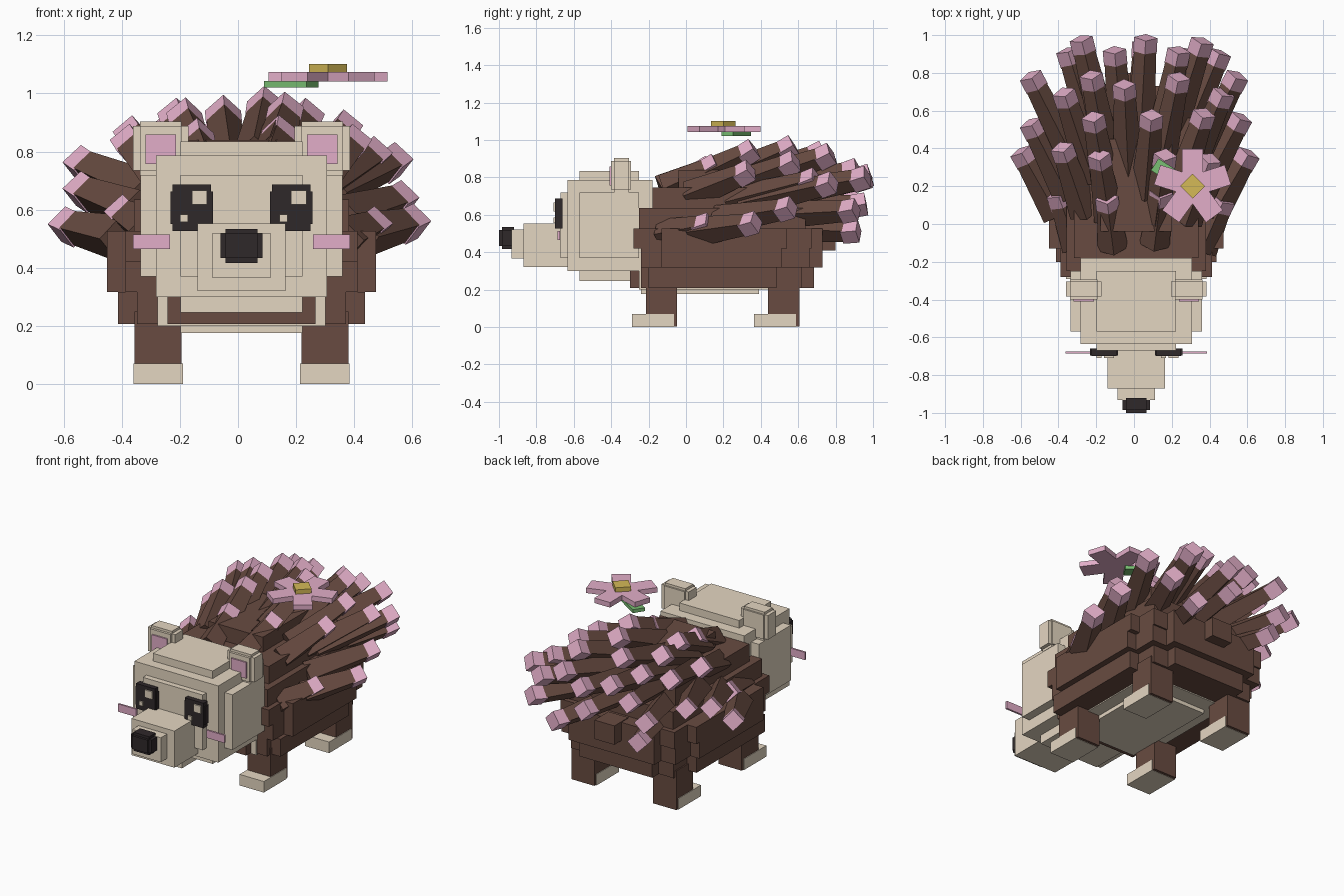
import bpy, bmesh, math
from mathutils import Matrix, Vector

CX = 0.012  # shared centre line


def material(name, rgb):
    m = bpy.data.materials.new(name)
    lin = [((c / 255 + 0.055) / 1.055) ** 2.4 for c in rgb]
    m.diffuse_color = (*lin, 1)
    return m


CREAM = material("cream", (228, 214, 193))
BROWN = material("brown", (104, 75, 65))
PINK = material("pink", (226, 174, 200))
DARK = material("charcoal", (47, 40, 42))
GREEN = material("leaf green", (122, 192, 115))
YELLOW = material("yellow", (213, 186, 87))


def add_cube(bm, size, matrix, mat_index=0, taper=1.0):
    """Box of the given size; taper scales its -y end."""
    verts = bmesh.ops.create_cube(bm, size=1)["verts"]
    for v in verts:
        k = taper if v.co.y < 0 else 1
        v.co = matrix @ Vector((v.co.x * size[0] * k, v.co.y * size[1], v.co.z * size[2] * k))
    for f in {f for v in verts for f in v.link_faces}:
        f.material_index = mat_index


def finish(name, bm, *mats):
    me = bpy.data.meshes.new(name)
    bm.to_mesh(me)
    bm.free()
    for m in mats:
        me.materials.append(m)
    ob = bpy.data.objects.new(name, me)
    bpy.context.collection.objects.link(ob)
    return ob


def boxes(name, mat, *bounds):
    """One object from boxes given as (x0, x1, y0, y1, z0, z1)."""
    bm = bmesh.new()
    for x0, x1, y0, y1, z0, z1 in bounds:
        mid = Matrix.Translation(((x0 + x1) / 2, (y0 + y1) / 2, (z0 + z1) / 2))
        add_cube(bm, (x1 - x0, y1 - y0, z1 - z0), mid)
    return finish(name, bm, mat)


def mid_box(half, y0, y1, z0, z1):
    return (CX - half, CX + half, y0, y1, z0, z1)


# Body: stacked tiers, each with stepped corners
boxes("body", BROWN,
      mid_box(0.425, -0.20, 0.485, 0.207, 0.317),
      mid_box(0.36, -0.24, 0.62, 0.207, 0.317),
      mid_box(0.255, -0.30, 0.685, 0.207, 0.317),
      mid_box(0.463, -0.13, 0.51, 0.317, 0.42),
      mid_box(0.40, -0.24, 0.66, 0.317, 0.42),
      mid_box(0.30, -0.24, 0.73, 0.317, 0.42),
      mid_box(0.463, -0.13, 0.54, 0.42, 0.526),
      mid_box(0.40, -0.28, 0.67, 0.42, 0.526),
      mid_box(0.30, -0.28, 0.73, 0.42, 0.526),
      mid_box(0.37, -0.25, 0.64, 0.526, 0.635),
      mid_box(0.33, -0.18, 0.56, 0.635, 0.745),
      mid_box(0.19, -0.04, 0.45, 0.745, 0.84))
boxes("tail", BROWN, mid_box(0.07, 0.66, 0.80, 0.41, 0.53))
boxes("belly", CREAM,
      mid_box(0.29, -0.25, 0.49, 0.20, 0.30),
      mid_box(0.21, -0.24, 0.39, 0.176, 0.25))

# Legs and feet
for end, y in (("front", -0.215), ("back", 0.439)):
    for side, s in (("left", -1), ("right", 1)):
        x = CX + s * 0.287
        boxes(f"{end}_{side}_leg", BROWN, (x - 0.081, x + 0.081, y, y + 0.167, 0.002, 0.25))
        boxes(f"{end}_{side}_foot", CREAM, (x - 0.085, x + 0.085, y - 0.075, y + 0.15, 0, 0.07))

# Head: crossed blocks for a rounded look
boxes("head", CREAM,
      mid_box(0.294, -0.634, -0.18, 0.30, 0.786),
      mid_box(0.348, -0.57, -0.25, 0.37, 0.72),
      mid_box(0.21, -0.57, -0.25, 0.245, 0.834),
      mid_box(0.21, -0.67, -0.60, 0.37, 0.72))
boxes("snout", CREAM,
      mid_box(0.151, -0.87, -0.60, 0.32, 0.552),
      mid_box(0.10, -0.933, -0.85, 0.365, 0.52))
boxes("nose", DARK,
      mid_box(0.073, -0.985, -0.92, 0.434, 0.518),
      mid_box(0.055, -0.985, -0.92, 0.417, 0.534),
      mid_box(0.055, -1.0, -0.92, 0.434, 0.518))

# Eyes, glints, cheeks and ears
for side, s in (("left", -1), ("right", 1)):
    ex = CX + s * 0.171
    boxes(f"{side}_eye", DARK,
          (ex - 0.066, ex + 0.066, -0.70, -0.66, 0.527, 0.686),
          (ex - 0.073, ex + 0.073, -0.695, -0.66, 0.55, 0.663))
    boxes(f"{side}_eye_glints", CREAM,
          (ex, ex + 0.052, -0.709, -0.69, 0.618, 0.666),
          (ex - 0.04, ex - 0.013, -0.709, -0.69, 0.557, 0.584))
    kx = CX + s * 0.31
    boxes(f"{side}_cheek", PINK, (kx - 0.064, kx + 0.064, -0.686, -0.674, 0.465, 0.514))
    ax = CX + s * 0.278
    boxes(f"{side}_ear", CREAM,
          (ax - 0.072, ax + 0.072, -0.385, -0.305, 0.72, 0.903),
          (ax - 0.095, ax + 0.095, -0.385, -0.305, 0.735, 0.888),
          (ax - 0.072, ax + 0.072, -0.40, -0.295, 0.735, 0.888))
    boxes(f"{side}_inner_ear", PINK, (ax - 0.053, ax + 0.053, -0.409, -0.39, 0.757, 0.858))

# Quills: tapered shafts fanning out and back, each with a pink cube tip
TIPS = [
    (-.14, .10, .84), (.14, .13, .85), (-.39, .12, .58), (.46, .09, .54),
    (-.18, .33, .91), (.16, .33, .93), (-.37, .37, .82), (.39, .31, .82),
    (-.58, .35, .54), (.59, .34, .55), (-.21, .53, .91), (.09, .54, .95),
    (.36, .55, .87), (-.53, .50, .66), (.55, .53, .63), (-.36, .66, .85),
    (-.05, .70, .92), (.23, .74, .91), (.46, .66, .78), (-.22, .75, .88),
    (-.53, .75, .75), (.53, .75, .76), (-.10, .88, .83), (.23, .88, .83),
    (-.34, .88, .66), (.44, .87, .62), (-.27, .94, .79), (.06, .945, .80),
    (.35, .93, .79), (-.28, .86, .52), (.28, .88, .51), (.05, .92, .65),
]
bm = bmesh.new()
for x, y, z in TIPS:
    length = 0.22 + 0.38 * y
    pitch = 0.85 * (z - 0.45) + 0.25 * (0.5 - y)
    aim = Matrix.Translation((x, y, z)) @ Matrix.Rotation(-0.9 * x, 4, 'Z')
    roll = Matrix.Rotation(math.pi / 4, 4, 'Y')
    shaft = aim @ Matrix.Rotation(pitch, 4, 'X') @ roll
    add_cube(bm, (0.08, length, 0.08), shaft @ Matrix.Translation((0, -length / 2, 0)), 0, 1.45)
    add_cube(bm, (0.088, 0.088, 0.088), aim @ Matrix.Rotation(pitch + 0.12, 4, 'X') @ roll, 1)
finish("quills", bm, BROWN, PINK)

# Flower with five petals, a centre and a leaf
FX, FY = 0.31, 0.20
bm = bmesh.new()
for i in range(5):
    turn = Matrix.Translation((FX, FY, 1.058)) @ Matrix.Rotation(i * math.tau / 5, 4, 'Z')
    add_cube(bm, (0.11, 0.197, 0.032), turn @ Matrix.Translation((0, 0.0985, 0)))
finish("flower_petals", bm, PINK)
bm = bmesh.new()
add_cube(bm, (0.092, 0.092, 0.05),
         Matrix.Translation((FX, FY, 1.077)) @ Matrix.Rotation(math.pi / 4, 4, 'Z'))
finish("flower_centre", bm, YELLOW)
bm = bmesh.new()
add_cube(bm, (0.175, 0.075, 0.022),
         Matrix.Translation((0.183, 0.268, 1.032)) @ Matrix.Rotation(math.radians(-33), 4, 'Z'))
finish("leaf", bm, GREEN)
